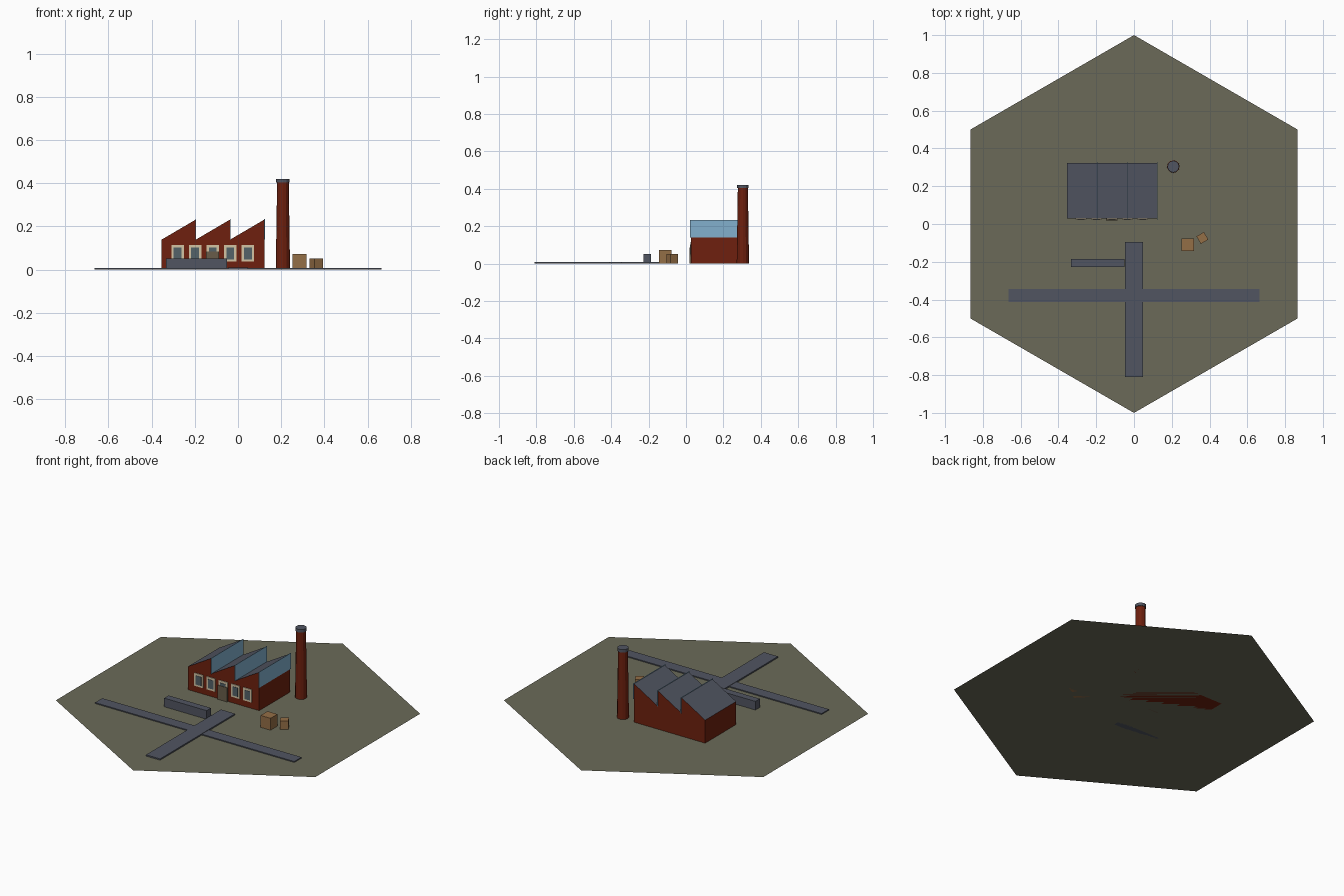
import bpy, bmesh, math
from mathutils import Matrix

cube = bpy.data.objects.get("Cube")
if cube:
    bpy.data.objects.remove(cube)


def material(name, r, g, b):
    """Flat material from an 8-bit display colour."""
    rgb = [((c / 255 + 0.055) / 1.055) ** 2.4 for c in (r, g, b)] + [1]
    m = bpy.data.materials.new(name)
    m.use_nodes = True
    m.diffuse_color = rgb
    m.node_tree.nodes["Principled BSDF"].inputs["Base Color"].default_value = rgb
    return m


EARTH = material("earth", 107, 106, 88)
SLATE = material("slate", 81, 85, 97)
BRICK = material("brick", 110, 32, 14)
GLASS = material("roof_glass", 130, 176, 205)
CREAM = material("cream_frame", 212, 196, 164)
PANE = material("window_pane", 84, 98, 104)
DOOR = material("door_wood", 104, 92, 74)
CRATE = material("crate_wood", 148, 110, 70)


def add(name, bm, *mats):
    bmesh.ops.recalc_face_normals(bm, faces=bm.faces)
    mesh = bpy.data.meshes.new(name)
    bm.to_mesh(mesh)
    bm.free()
    for m in mats:
        mesh.materials.append(m)
    obj = bpy.data.objects.new(name, mesh)
    bpy.context.collection.objects.link(obj)
    return obj


def box(name, mat, x, y, z, turn=0):
    """Box from (low, high) ranges, turned about its own centre."""
    bm = bmesh.new()
    bmesh.ops.create_cube(bm, size=1)
    ranges = (x, y, z)
    bmesh.ops.scale(bm, vec=[b - a for a, b in ranges], verts=bm.verts)
    obj = add(name, bm, mat)
    obj.matrix_world = (Matrix.Translation([(a + b) / 2 for a, b in ranges])
                        @ Matrix.Rotation(turn, 4, "Z"))
    return obj


def tapered(name, mat, x, y, z0, z1, r0, r1, sides=12):
    bm = bmesh.new()
    bmesh.ops.create_cone(bm, cap_ends=True, segments=sides, radius1=r0,
                          radius2=r1, depth=z1 - z0)
    bmesh.ops.translate(bm, vec=(x, y, (z0 + z1) / 2), verts=bm.verts)
    return add(name, bm, mat)


# Hexagonal ground sheet with points at front and back
bm = bmesh.new()
corners = [math.radians(90 + 60 * i) for i in range(6)]
bm.faces.new([bm.verts.new((math.cos(a), math.sin(a), 0)) for a in corners])
ground = add("ground", bm, EARTH)

# Crossing roads and low wall
box("cross_road", SLATE, (-0.665, 0.665), (-0.413, -0.344), (0.001, 0.007))
box("entry_road", SLATE, (-0.047, 0.047), (-0.81, -0.095), (0.001, 0.009))
box("low_wall", SLATE, (-0.333, -0.05), (-0.228, -0.186), (0, 0.052))

# Factory hall: sawtooth profile pulled from front to back
LEFT, RIGHT, FRONT, BACK = -0.354, 0.122, 0.028, 0.323
EAVE, PEAK, TEETH = 0.139, 0.232, 3
step = (RIGHT - LEFT) / TEETH
profile = [(RIGHT, 0), (LEFT, 0)]
for i in range(TEETH):
    profile += [(LEFT + i * step, EAVE), (LEFT + (i + 1) * step, PEAK)]
bm = bmesh.new()
gable = bm.faces.new([bm.verts.new((x, FRONT, z)) for x, z in profile])
pulled = bmesh.ops.extrude_face_region(bm, geom=[gable])["geom"]
bmesh.ops.translate(bm, vec=(0, BACK - FRONT, 0),
                    verts=[v for v in pulled if isinstance(v, bmesh.types.BMVert)])
hall = add("factory_hall", bm, BRICK, SLATE)
for face in hall.data.polygons:
    face.material_index = int(face.normal.z > 0.3)

# Upright skylight sheet on each roof tooth
for i in range(TEETH):
    x = LEFT + (i + 1) * step
    box(f"skylight_{i + 1}", GLASS, (x - 0.001, x + 0.002),
        (FRONT - 0.007, BACK + 0.004), (EAVE, PEAK + 0.002))

# Row of framed windows and the door
for i in range(5):
    x = -0.28 + i * 0.0815
    box(f"window_frame_{i + 1}", CREAM, (x - 0.029, x + 0.029),
        (FRONT - 0.004, FRONT + 0.002), (0.037, 0.115))
    box(f"window_pane_{i + 1}", PANE, (x - 0.018, x + 0.018),
        (FRONT - 0.006, FRONT), (0.048, 0.102))
box("door", DOOR, (-0.149, -0.087), (FRONT - 0.009, FRONT), (0, 0.085))

# Chimney with a slate cap
tapered("chimney_shaft", BRICK, 0.208, 0.304, 0, 0.405, 0.033, 0.027)
tapered("chimney_cap", SLATE, 0.208, 0.304, 0.403, 0.421, 0.031, 0.031)

# Crates
box("large_crate", CRATE, (0.252, 0.318), (-0.144, -0.078), (0, 0.072))
box("small_crate", CRATE, (0.339, 0.385), (-0.097, -0.051), (0, 0.051),
    math.radians(30))
